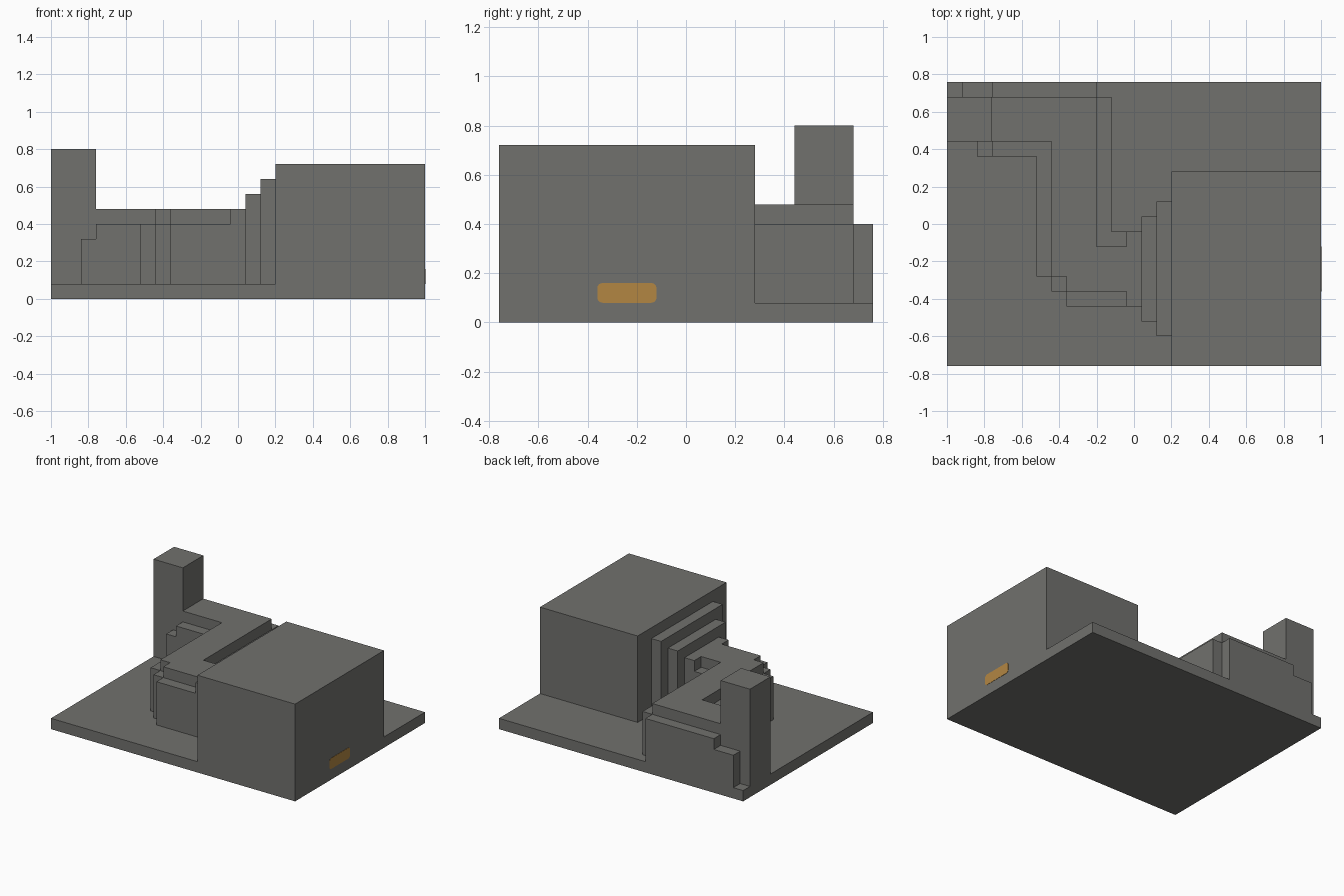
import bpy, bmesh
from math import pi, cos, sin

cube = bpy.data.objects.get("Cube")
if cube:
    bpy.data.objects.remove(cube, do_unlink=True)


def material(name, rgb):
    mat = bpy.data.materials.new(name)
    mat.use_nodes = True
    mat.diffuse_color = (*rgb, 1)
    mat.node_tree.nodes["Principled BSDF"].inputs["Base Color"].default_value = (*rgb, 1)
    return mat


stone = material("stone grey", (0.165, 0.165, 0.155))
amber = material("amber", (0.45, 0.24, 0.055))


def solid(name, outline, direction, mat):
    """Extrude a flat outline of 3D points along a direction."""
    bm = bmesh.new()
    face = bm.faces.new([bm.verts.new(p) for p in outline])
    new = bmesh.ops.extrude_face_region(bm, geom=[face])["geom"]
    bmesh.ops.translate(bm, vec=direction,
                        verts=[v for v in new if isinstance(v, bmesh.types.BMVert)])
    bmesh.ops.recalc_face_normals(bm, faces=bm.faces)
    mesh = bpy.data.meshes.new(name)
    bm.to_mesh(mesh)
    bm.free()
    mesh.materials.append(mat)
    obj = bpy.data.objects.new(name, mesh)
    bpy.context.collection.objects.link(obj)
    return obj


FLOOR = 0.08


def prism(name, plan, top, bottom=FLOOR):
    return solid(name, [(x, y, bottom) for x, y in plan], (0, 0, top - bottom), stone)


def block(name, x0, x1, y0, y1, top, bottom=FLOOR):
    return prism(name, [(x0, y0), (x1, y0), (x1, y1), (x0, y1)], top, bottom)


# Ground slab, large block and the corner tower
block("base_slab", -1, 1, -0.76, 0.76, FLOOR, 0)
block("main_block", 0.2, 1, -0.76, 0.28, 0.72)
block("tower", -1, -0.76, 0.44, 0.68, 0.8)

# Stepped tiers beside the large block
block("upper_tier", 0.12, 0.2, -0.6, 0.12, 0.64)
block("lower_tier", 0.04, 0.12, -0.52, 0.04, 0.56)

# Winding causeway between the tiers and the tower
prism("causeway", [(-0.76, 0.44), (-0.44, 0.44), (-0.44, -0.28), (-0.36, -0.28),
                   (-0.36, -0.36), (0.04, -0.36), (0.04, -0.12), (-0.2, -0.12),
                   (-0.2, 0.68), (-0.76, 0.68)], 0.48)

# Low ledges along both sides of the causeway
LEDGE = 0.4
prism("inner_ledge", [(-0.2, -0.12), (-0.04, -0.12), (-0.04, -0.04),
                      (-0.12, -0.04), (-0.12, 0.68), (-0.2, 0.68)], LEDGE)
prism("outer_ledge", [(-0.76, 0.36), (-0.52, 0.36), (-0.52, -0.28),
                      (-0.44, -0.28), (-0.44, 0.44), (-0.76, 0.44)], LEDGE)
block("corner_post", -0.44, -0.36, -0.36, -0.28, LEDGE)
block("front_ledge", -0.36, -0.04, -0.44, -0.36, LEDGE)
block("back_ledge", -0.76, -0.2, 0.68, 0.76, LEDGE)

# Raised collars where the causeway meets the tiers
for name, y in (("front_collar", -0.44), ("back_collar", -0.12)):
    block(name, -0.04, 0.04, y, y + 0.08, 0.48)

# Steps against the tower
block("tower_front_step", -0.84, -0.76, 0.36, 0.44, 0.32)
block("tower_back_step", -0.92, -0.76, 0.68, 0.76, 0.32)

# Rounded amber plate on the large block's side
r, steps = 0.02, 4
plate = []
for i, (sy, sz) in enumerate([(1, 1), (-1, 1), (-1, -1), (1, -1)]):
    for k in range(steps + 1):
        a = (i + k / steps) * pi / 2
        plate.append((0.999, -0.24 + sy * (0.12 - r) + r * cos(a),
                      0.12 + sz * (0.04 - r) + r * sin(a)))
solid("side_plate", plate, (0.003, 0, 0), amber)
